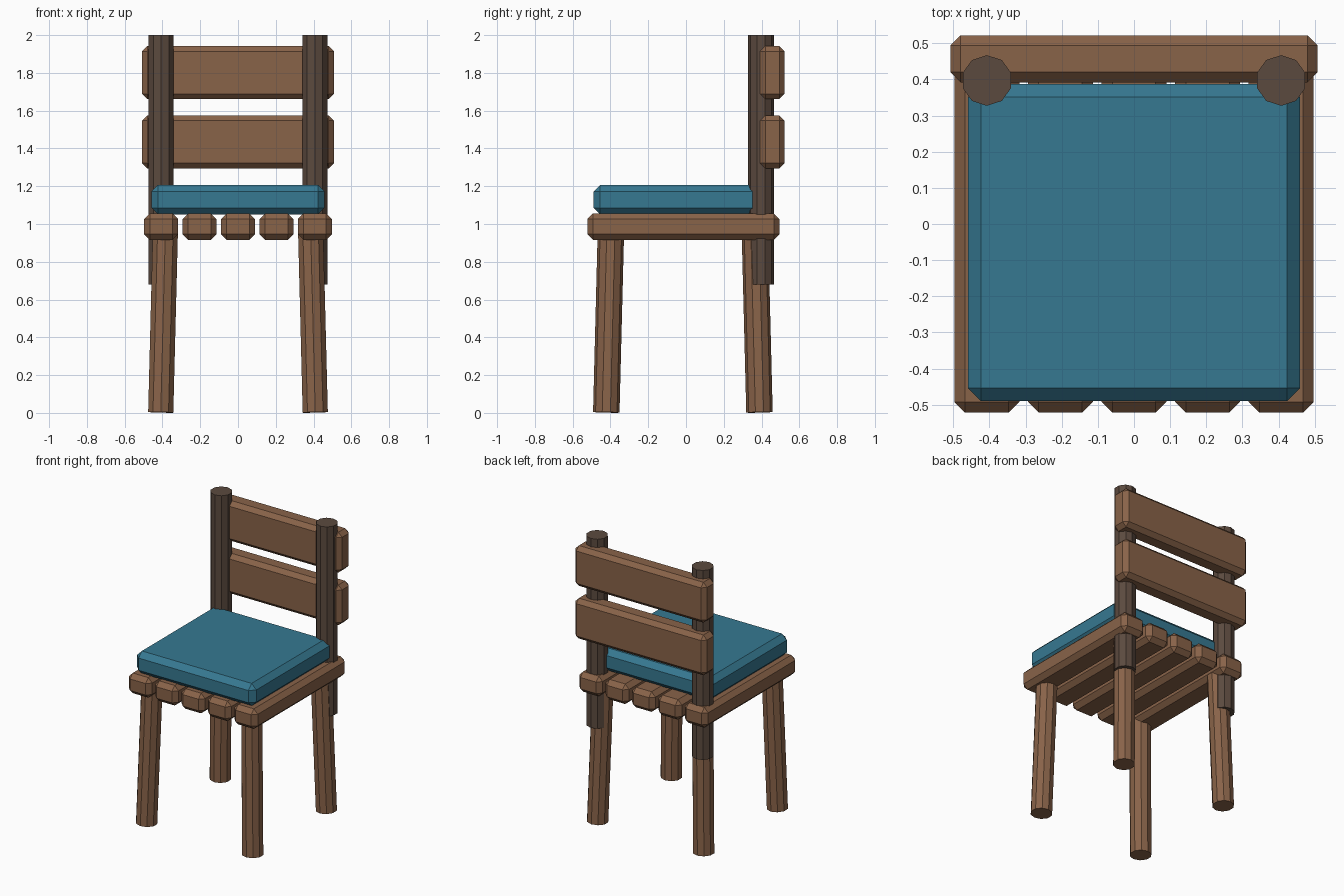
import bpy
from mathutils import Vector

cube = bpy.data.objects.get("Cube")
if cube:
    bpy.data.objects.remove(cube, do_unlink=True)


def material(name, rgb):
    mat = bpy.data.materials.new(name)
    mat.use_nodes = True
    mat.diffuse_color = (*rgb, 1)
    for node in mat.node_tree.nodes:
        if node.type == 'BSDF_PRINCIPLED':
            node.inputs["Base Color"].default_value = (*rgb, 1)
    return mat


wood = material("warm_wood", (0.25, 0.125, 0.066))
dark_wood = material("dark_wood", (0.105, 0.068, 0.049))
fabric = material("blue_fabric", (0.037, 0.19, 0.285))


def chamfered_box(name, low, high, chamfer, mat):
    """Box between two corners with a single flat chamfer on every edge."""
    low, high = Vector(low), Vector(high)
    bpy.ops.mesh.primitive_cube_add(size=1, location=(low + high) / 2)
    obj = bpy.context.object
    obj.name = name
    for vert in obj.data.vertices:
        vert.co *= high - low
    bevel = obj.modifiers.new("chamfer", 'BEVEL')
    bevel.width = chamfer
    bevel.segments = 1
    obj.data.materials.append(mat)
    return obj


def pole(name, start, end, radius, mat):
    """Ten-sided pole from start to end."""
    start, end = Vector(start), Vector(end)
    axis = end - start
    bpy.ops.mesh.primitive_cylinder_add(
        vertices=10, radius=radius, depth=axis.length, location=(start + end) / 2)
    obj = bpy.context.object
    obj.name = name
    obj.rotation_euler = Vector((0, 0, 1)).rotation_difference(axis).to_euler()
    obj.data.materials.append(mat)
    return obj


# Seat slats
for i in range(5):
    x = (i - 2) * 0.2035
    chamfered_box(f"seat_slat_{i + 1}", (x - 0.09, -0.522, 0.916),
                  (x + 0.09, 0.495, 1.056), 0.03, wood)

# Cushion
chamfered_box("cushion", (-0.459, -0.49, 1.05), (0.459, 0.387, 1.207), 0.036, fabric)

# Backrest boards
for name, bottom in (("lower", 1.294), ("upper", 1.661)):
    chamfered_box(f"{name}_back_board", (-0.508, 0.392, bottom),
                  (0.508, 0.522, bottom + 0.281), 0.028, wood)

# Splayed legs and upright back posts
for side, s in (("left", 1), ("right", -1)):
    for end, y, lean in (("front", -0.422, 0.025), ("back", 0.389, -0.025)):
        pole(f"{end}_{side}_leg", (s * 0.409, y, 0.003),
             (s * 0.384, y + lean, 0.985), 0.07, wood)
    pole(f"{side}_back_post", (s * 0.407, 0.397, 0.68),
         (s * 0.407, 0.397, 2.0), 0.07, dark_wood)
